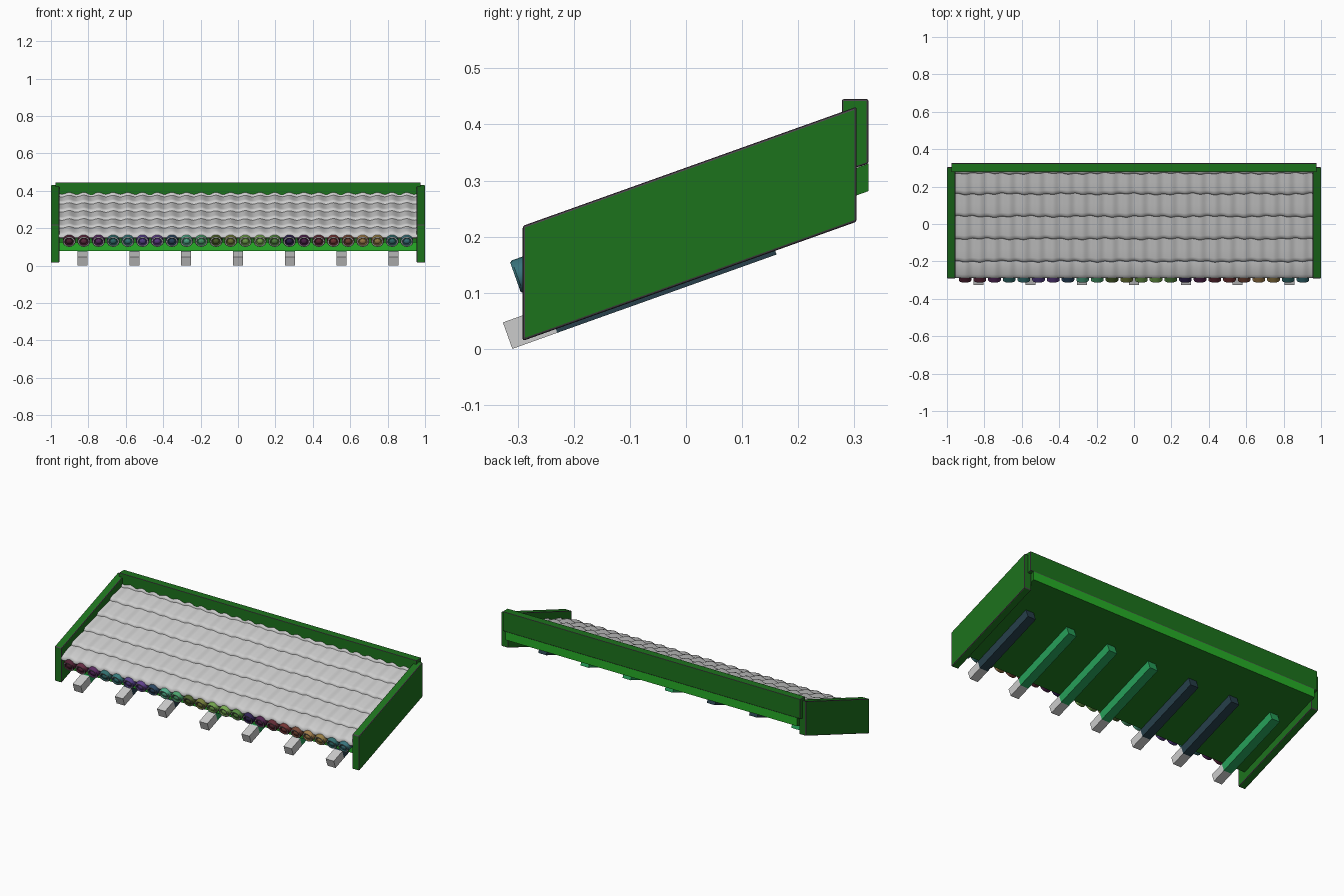
import bpy, bmesh, math, colorsys
from mathutils import Vector

if "Cube" in bpy.data.objects:
    bpy.data.objects.remove(bpy.data.objects["Cube"])

K = 0.357                       # roof pitch as rise over run
ANG = math.atan(K)
ALONG = Vector((0, math.cos(ANG), math.sin(ANG)))   # up the slope
UP = Vector((0, -math.sin(ANG), math.cos(ANG)))     # away from the slope


def mat(name, rgb):
    m = bpy.data.materials.new(name)
    m.diffuse_color = (*rgb, 1)
    m.use_nodes = True
    m.node_tree.nodes["Principled BSDF"].inputs["Base Color"].default_value = m.diffuse_color
    return m


GREEN = mat("dark_green", (0.012, 0.17, 0.012))
BRIGHT = mat("bright_green", (0.02, 0.42, 0.02))
EDGE = mat("worn_edge", (0.07, 0.06, 0.07))
GREY = mat("grey", (0.62, 0.62, 0.62))
NAVY = mat("navy", (0.02, 0.05, 0.07))
JADE = mat("jade", (0.02, 0.35, 0.1))


def finish(bm, name, mats=(), smooth=None):
    bmesh.ops.recalc_face_normals(bm, faces=bm.faces)
    me = bpy.data.meshes.new(name)
    bm.to_mesh(me)
    bm.free()
    ob = bpy.data.objects.new(name, me)
    bpy.context.collection.objects.link(ob)
    for m in mats:
        me.materials.append(m)
    if smooth:
        bpy.ops.object.select_all(action='DESELECT')
        ob.select_set(True)
        bpy.context.view_layer.objects.active = ob
        bpy.ops.object.shade_smooth_by_angle(angle=math.radians(smooth))
    return ob


def loft(bm, rings, closed=False):
    """Skin a list of closed rings of points; cap the ends unless they join up."""
    vs = [[bm.verts.new(p) for p in r] for r in rings]
    pairs = list(zip(vs, vs[1:])) + ([(vs[-1], vs[0])] if closed else [])
    for a, b in pairs:
        for i in range(len(a)):
            j = (i + 1) % len(a)
            bm.faces.new((a[i], a[j], b[j], b[i]))
    if not closed:
        bm.faces.new(vs[0])
        bm.faces.new(vs[-1])


def prism(name, poly, x0, x1, mats, bevel=0.0):
    """Extrude a side profile of (y, z) points across x."""
    bm = bmesh.new()
    loft(bm, [[(x, y, z) for y, z in poly] for x in (x0, x1)])
    ob = finish(bm, name, mats)
    if bevel:
        b = ob.modifiers.new("edge_wear", 'BEVEL')
        b.width = bevel
        b.segments = 2
        b.material = len(mats) - 1
    return ob


def slab(y0, y1, h0, h1):
    """Sloped side profile with vertical ends; h is the height at y = 0."""
    return [(y0, h0 + K * y0), (y1, h0 + K * y1), (y1, h1 + K * y1), (y0, h1 + K * y0)]


# side panels
for side, x in (("left", -1.0), ("right", 0.955)):
    prism(side + "_side_panel", slab(-0.291, 0.304, 0.118, 0.323), x, x + 0.045,
          [GREEN, EDGE], 0.004)

# ridge board along the back
prism("back_board", [(0.278, 0.315), (0.325, 0.33), (0.325, 0.445), (0.278, 0.445)],
      -0.977, 0.977, [GREEN, EDGE], 0.003)

# deck under the tiles, with its bright outer edges
deck = prism("roof_deck", slab(-0.24, 0.325, 0.165, 0.214), -0.957, 0.957, [GREEN, BRIGHT])
for f in deck.data.polygons:
    if abs(f.normal.y) > 0.9 and abs(f.normal.z) < 0.1:
        f.material_index = 1
prism("tile_bed", slab(-0.25, 0.29, 0.212, 0.262), -0.957, 0.957, [GREEN])

# overlapping courses of wavy tiles
N, PITCH, HALF = 24, 0.0785, 0.957
fronts = [-0.29, -0.2, -0.08, 0.04, 0.16, 0.27]
STEPS = 240
for k, y0 in enumerate(fronts):
    y1 = fronts[k + 1] + 0.02 if k < 5 else 0.308
    drop = 0.01 if k == 0 else 0.0
    prof = [(y0 + 0.004, 0.262 - drop, 1), (y0, 0.268 - drop, 1), (y0, 0.28 - drop, 1),
            (y0 + 0.006, 0.287 - drop, 1), (y0 + 0.02, 0.287 - drop * 0.8, 0.6)]
    for t in (0.4, 0.7, 1.0):
        prof.append((y0 + 0.02 + (y1 - y0 - 0.02) * t, 0.287 - 0.014 * t, 0))
    prof.append((y1, 0.258, 0))
    rings = []
    for i in range(STEPS + 1):
        x = -HALF + 2 * HALF * i / STEPS
        w = math.cos(2 * math.pi * (x / PITCH + 0.5))          # crest over each cap
        wob = math.sin(x * 19 + k * 2.1) * 0.0025 if k else 0  # hand-laid unevenness
        ring = []
        for y, h, e in prof:
            yy = y + e * (wob - 0.003 * w * (k > 0))
            ring.append((x, yy, h + 0.005 * w + K * yy))
        rings.append(ring)
    bm = bmesh.new()
    loft(bm, rings)
    finish(bm, "tile_course_%d" % (k + 1), [GREY], 40)

# round end caps along the eave, painted in shifting colours
HUES = [0.95, 0.95, 0.8, 0.5, 0.5, 0.7, 0.72, 0.6, 0.42, 0.38, 0.25, 0.2,
        0.28, 0.28, 0.3, 0.7, 0.85, 0.98, 0.0, 0.03, 0.08, 0.1, 0.5, 0.53]
LIGHT = [0.08, 0.12, 0.12, 0.15, 0.2, 0.25, 0.25, 0.12, 0.4, 0.35, 0.12, 0.2,
         0.35, 0.4, 0.25, 0.08, 0.08, 0.12, 0.18, 0.18, 0.35, 0.3, 0.15, 0.2]
CAP = [(0.034, 0.13), (0.034, 0.004), (0.031, 0.0), (0.025, 0.0), (0.022, 0.005),
       (0.017, 0.006), (0.012, 0.002), (0.004, 0.0)]            # (radius, depth)
centre = Vector((0, -0.304, 0.236 - K * 0.304))
for n in range(N):
    x = (n - (N - 1) / 2) * PITCH
    rings = []
    for r, d in CAP:
        ring = []
        for s in range(20):
            a = 2 * math.pi * s / 20
            ring.append(centre + ALONG * d + UP * (r * 0.9 * math.sin(a))
                        + Vector((x + r * math.cos(a), 0, 0)))
        rings.append(ring)
    bm = bmesh.new()
    loft(bm, rings)
    paint = mat("cap_paint_%d" % (n + 1), colorsys.hsv_to_rgb(HUES[n], 0.8, LIGHT[n]))
    cap = finish(bm, "eave_cap_%d" % (n + 1), [paint, GREY], 35)
    for f in cap.data.polygons:
        if 40 <= f.index < 60:      # pale rim ring
            f.material_index = 1

# rafters: pale tips in front of the deck, painted behind it
tip = Vector((0, -0.3095, 0.0))
TOP = UP * 0.05
for n in range(7):
    x = (n - 3) * 0.277
    rings = []
    for d in (0.0, 0.085, 0.5):
        p = tip + ALONG * d
        rings.append([p + o + Vector((x + sx * 0.0265, 0, 0))
                      for sx, o in ((-1, TOP), (1, TOP), (1, TOP * 0), (-1, TOP * 0))])
    bm = bmesh.new()
    loft(bm, rings)
    beam = finish(bm, "rafter_%d" % (n + 1), [GREY, NAVY if n in (1, 2, 6) else JADE])
    for f in beam.data.polygons:
        if f.center.y > -0.23:
            f.material_index = 1
